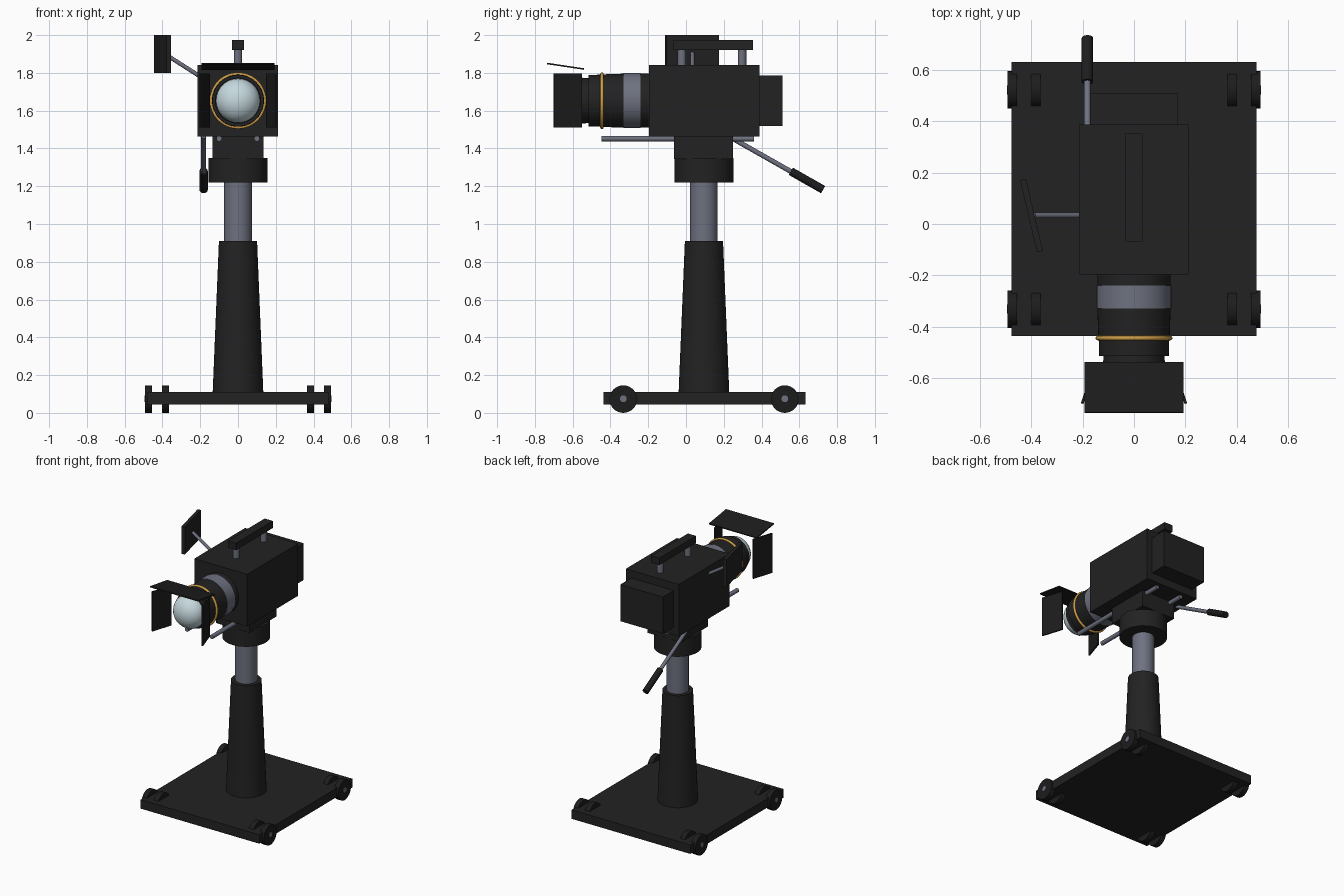
import bpy, math
from mathutils import Vector

if "Cube" in bpy.data.objects:
    bpy.data.objects.remove(bpy.data.objects["Cube"])


def make_material(name, rgb):
    m = bpy.data.materials.new(name)
    m.diffuse_color = (*rgb, 1)
    m.use_nodes = True
    m.node_tree.nodes["Principled BSDF"].inputs["Base Color"].default_value = m.diffuse_color
    return m


DARK = make_material("charcoal", (0.016, 0.016, 0.016))
BLACK = make_material("rubber black", (0.012, 0.012, 0.012))
METAL = make_material("grey metal", (0.155, 0.168, 0.215))
GOLD = make_material("gold", (0.62, 0.34, 0.065))
GLASS = make_material("pale glass", (0.56, 0.69, 0.73))


def finish(name, mat, smooth=False):
    ob = bpy.context.object
    ob.name = name
    ob.data.materials.append(mat)
    if smooth:
        bpy.ops.object.shade_smooth_by_angle(angle=math.radians(35))
    return ob


def box(name, mat, lo, hi):
    """Box between two opposite corners."""
    lo, hi = Vector(lo), Vector(hi)
    bpy.ops.mesh.primitive_cube_add(size=1, location=(lo + hi) / 2)
    bpy.context.object.scale = hi - lo
    bpy.ops.object.transform_apply(location=False, rotation=False, scale=True)
    return finish(name, mat)


def rod(name, mat, start, end, r1, r2=None, sides=32):
    """Round bar or cone from start to end."""
    start, end = Vector(start), Vector(end)
    d = end - start
    bpy.ops.mesh.primitive_cone_add(
        vertices=sides, radius1=r1, radius2=r1 if r2 is None else r2,
        depth=d.length, location=(start + end) / 2,
        rotation=d.to_track_quat('Z', 'Y').to_euler())
    return finish(name, mat, True)


CY = 0.095   # y of the column axis
LZ = 1.653   # z of the lens axis

# Rolling base with paired wheels on short axles
box("base_plate", DARK, (-0.478, -0.437, 0.045), (0.478, 0.632, 0.11))
for side, sx in (("left", -1), ("right", 1)):
    for end, y in (("front", -0.332), ("back", 0.523)):
        for pos, a, b in (("outer", 0.456, 0.493), ("inner", 0.365, 0.402)):
            rod(f"wheel_{end}_{side}_{pos}", BLACK,
                (sx * a, y, 0.073), (sx * b, y, 0.073), 0.073)
        rod(f"axle_{end}_{side}", METAL,
            (sx * 0.36, y, 0.075), (sx * 0.496, y, 0.075), 0.018, sides=16)

# Pedestal column and pan head
rod("column", DARK, (0, CY, 0.11), (0, CY, 0.91), 0.134, 0.101, 48)
rod("column_shaft", METAL, (0, CY, 0.90), (0, CY, 1.23), 0.073, sides=40)
rod("pan_head", DARK, (0, CY, 1.22), (0, CY, 1.35), 0.157, sides=48)
box("tilt_block", DARK, (-0.135, -0.063, 1.345), (0.135, 0.25, 1.465))

# Camera housing and rear housing
box("body", DARK, (-0.214, -0.197, 1.463), (0.212, 0.388, 1.843))
box("rear_housing", DARK, (-0.172, 0.38, 1.52), (0.17, 0.512, 1.787))

# Carrying handle
box("handle_bar", DARK, (-0.033, -0.069, 1.922), (0.033, 0.354, 1.973))
for end, y in (("front", -0.022), ("back", 0.297)):
    rod(f"handle_post_{end}", METAL, (0, y, 1.835), (0, y, 1.93), 0.022, sides=24)

# Side monitor on an angled arm
monitor = box("monitor", DARK, (-0.412, -0.111, 1.80), (-0.388, 0.177, 2.0))
monitor.rotation_euler.z = math.radians(13.3)
rod("monitor_arm", METAL, (-0.18, 0.034, 1.768), (-0.39, 0.034, 1.902), 0.011, sides=16)

# Support rods below the body
for side, sx in (("left", -1), ("right", 1)):
    rod(f"support_rod_{side}", METAL, (sx * 0.1, -0.447, 1.452),
        (sx * 0.1, 0.36, 1.452), 0.015, sides=20)

# Pan handle with grip
rod("pan_handle", METAL, (-0.182, 0.225, 1.465), (-0.182, 0.58, 1.264), 0.013, sides=16)
rod("pan_grip", BLACK, (-0.182, 0.555, 1.279), (-0.182, 0.726, 1.182), 0.022, sides=24)

# Lens barrel sections: name, material, back y, front y, back and front radius
for name, mat, y0, y1, r0, r1 in (
        ("lens_mount", DARK, -0.18, -0.24, 0.143, 0.143),
        ("lens_zoom_ring", METAL, -0.24, -0.33, 0.146, 0.146),
        ("lens_barrel", DARK, -0.33, -0.445, 0.143, 0.139),
        ("lens_focus_ring", DARK, -0.44, -0.515, 0.138, 0.136),
        ("lens_front", DARK, -0.51, -0.555, 0.118, 0.122)):
    rod(name, mat, (0, y0, LZ), (0, y1, LZ), r0, r1, 48)
bpy.ops.mesh.primitive_torus_add(
    major_radius=0.141, minor_radius=0.009, major_segments=48, minor_segments=12,
    location=(0, -0.445, LZ), rotation=(math.pi / 2, 0, 0))
finish("lens_gold_ring", GOLD, True)

# Domed front glass
bpy.ops.mesh.primitive_uv_sphere_add(segments=32, ring_count=16, radius=0.117,
                                     location=(0, -0.553, LZ))
glass = finish("front_glass", GLASS, True)
glass.scale.y = 0.85

# Splayed hood flaps: two sides and a tilted top
for side, sx in (("left", -1), ("right", 1)):
    flap = box(f"hood_flap_{side}", BLACK, (sx * 0.178 - 0.005, -0.705, 1.51),
               (sx * 0.178 + 0.005, -0.547, 1.798))
    flap.rotation_euler.z = sx * math.radians(18)
top = box("hood_flap_top", BLACK, (-0.193, -0.737, 1.831), (0.193, -0.538, 1.839))
top.rotation_euler.x = math.radians(-8.5)
